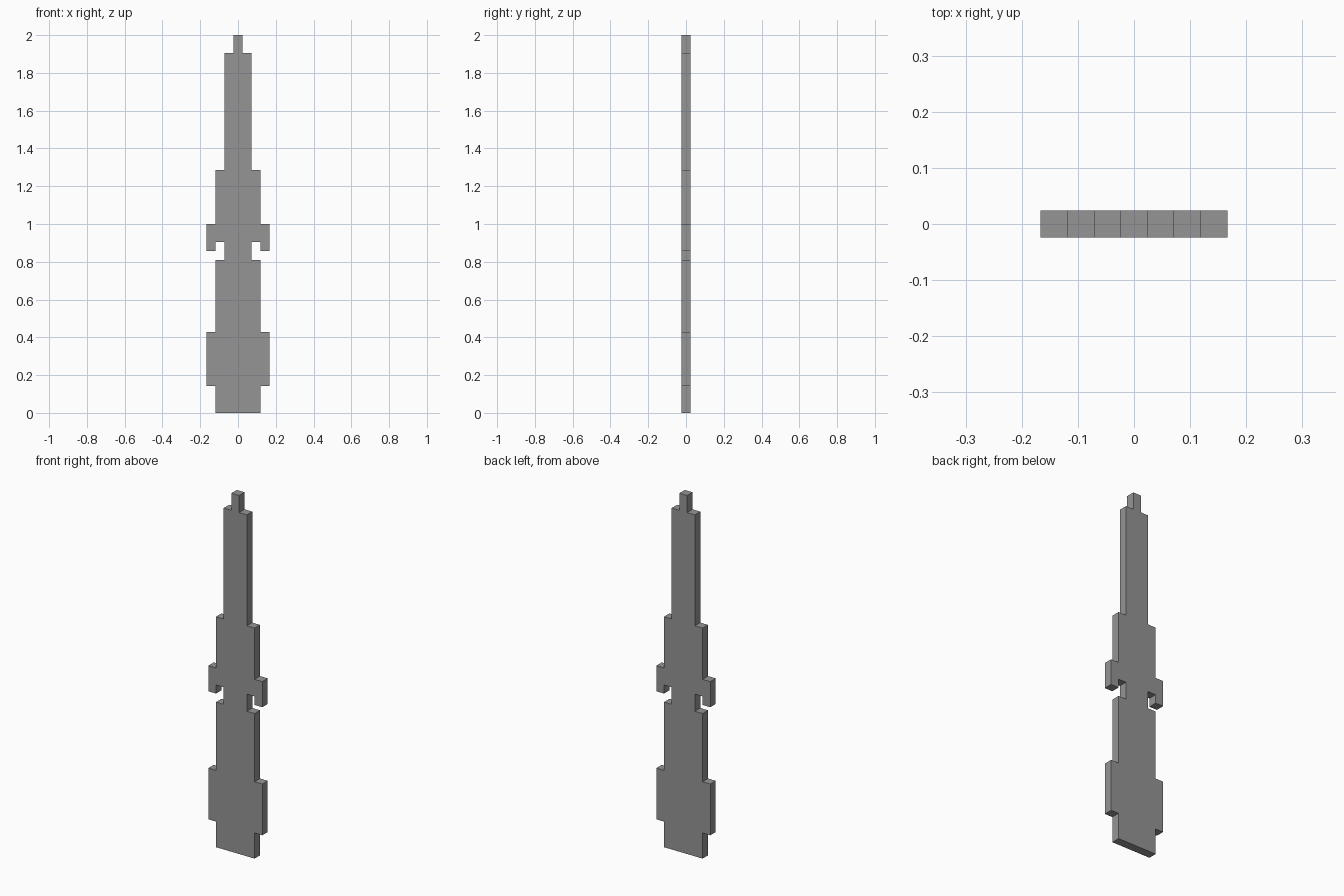
import bpy
import bmesh

cube = bpy.data.objects.get("Cube")
if cube:
    bpy.data.objects.remove(cube, do_unlink=True)

U = 2 / 42  # one grid step of the blocky outline

grey = bpy.data.materials.new("grey")
grey.use_nodes = True
colour = (0.3, 0.3, 0.3, 1)
grey.diffuse_color = colour
grey.node_tree.nodes["Principled BSDF"].inputs["Base Color"].default_value = colour

# Right-hand half of the stepped outline, bottom to top, in grid steps (x, z)
half = [
    (2.5, 0), (2.5, 3), (3.5, 3), (3.5, 9),        # pommel
    (2.5, 9), (2.5, 17), (1.5, 17), (1.5, 19),     # grip and notch
    (2.5, 19), (2.5, 18), (3.5, 18), (3.5, 21),    # hooked guard
    (2.5, 21), (2.5, 27), (1.5, 27), (1.5, 40),    # blade
    (0.5, 40), (0.5, 42),                          # tip
]
outline = half + [(-x, z) for x, z in reversed(half)]

# Flat outline extruded to a slab one step thick
bm = bmesh.new()
face = bm.faces.new([bm.verts.new((x * U, -U / 2, z * U)) for x, z in outline])
slab = bmesh.ops.extrude_face_region(bm, geom=[face])
moved = [v for v in slab["geom"] if isinstance(v, bmesh.types.BMVert)]
bmesh.ops.translate(bm, vec=(0, U, 0), verts=moved)
bmesh.ops.recalc_face_normals(bm, faces=bm.faces)

mesh = bpy.data.meshes.new("stepped_blade")
bm.to_mesh(mesh)
bm.free()
mesh.materials.append(grey)
bpy.context.collection.objects.link(bpy.data.objects.new("stepped_blade", mesh))
